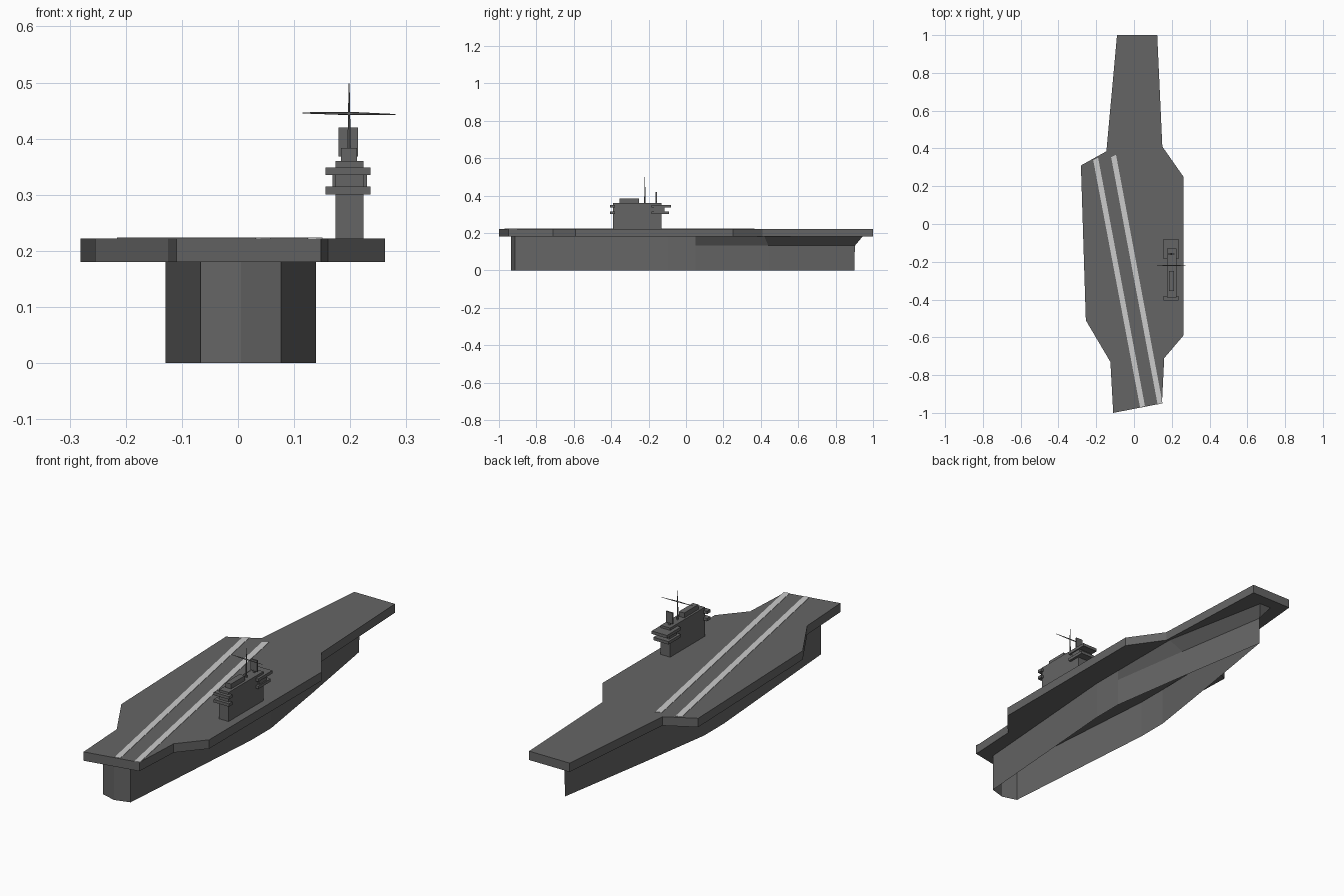
import bpy, bmesh
from mathutils import Vector

cube = bpy.data.objects.get("Cube")
if cube:
    bpy.data.objects.remove(cube, do_unlink=True)


def material(name, value):
    m = bpy.data.materials.new(name)
    m.use_nodes = True
    colour = (value, value, value, 1)
    m.diffuse_color = colour
    m.node_tree.nodes["Principled BSDF"].inputs["Base Color"].default_value = colour
    return m


GREY = material("ship grey", 0.13)
WHITE = material("runway white", 0.6)


def finish(bm, name, mat):
    bmesh.ops.recalc_face_normals(bm, faces=bm.faces)
    mesh = bpy.data.meshes.new(name)
    bm.to_mesh(mesh)
    bm.free()
    mesh.materials.append(mat)
    obj = bpy.data.objects.new(name, mesh)
    bpy.context.collection.objects.link(obj)
    return obj


def slab(name, outline, z0, z1, mat=GREY):
    """Extrude a plan outline from z0 up to z1."""
    bm = bmesh.new()
    base = bm.faces.new([bm.verts.new((x, y, z0)) for x, y in outline])
    top = bmesh.ops.extrude_face_region(bm, geom=[base])["geom"]
    for v in top:
        if isinstance(v, bmesh.types.BMVert):
            v.co.z = z1
    return finish(bm, name, mat)


def box(name, x, y, z):
    return slab(name, [(x[0], y[0]), (x[1], y[0]), (x[1], y[1]), (x[0], y[1])], *z)


def spar(name, start, end, r0, r1):
    """Tapered thin rod between two points."""
    a, b = Vector(start), Vector(end)
    bm = bmesh.new()
    bmesh.ops.create_cone(bm, cap_ends=True, segments=6, radius1=r0, radius2=r1,
                          depth=(b - a).length)
    obj = finish(bm, name, GREY)
    obj.location = (a + b) / 2
    obj.rotation_euler = (b - a).to_track_quat("Z", "Y").to_euler()


# Flight deck
DECK = 0.222
slab("flight_deck", [
    (-0.09, 1), (0.123, 1), (0.15, 0.41), (0.262, 0.25), (0.262, -0.59),
    (0.16, -0.71), (0.148, -0.95), (-0.11, -1), (-0.125, -0.73),
    (-0.255, -0.51), (-0.281, 0.31), (-0.146, 0.385)], 0.18, DECK)

# Angled runway stripes
for side, (x0, y0, x1, y1) in {"left": (-0.203, 0.345, 0.045, -0.967),
                               "right": (-0.108, 0.36, 0.138, -0.952)}.items():
    w = 0.013
    slab("runway_stripe_" + side,
         [(x0 - w, y0 - w / 2), (x0 + w, y0 + w / 2), (x1 + w, y1 + w / 4), (x1 - w, y1 - w / 4)],
         DECK - 0.001, DECK + 0.002, WHITE)

# Hull shell, open underneath: stations of (half width, y) at three heights
MID = 0.005
levels = [
    (0.0, [(0.072, -0.915), (0.134, -0.1), (0.134, 0.05), (0.075, 0.44), (0, 0.9)]),
    (0.132, [(0.072, -0.915), (0.134, -0.1), (0.134, 0.05), (0.075, 0.44), (0, 0.903)]),
    (0.18, [(0.072, -0.915), (0.134, -0.1), (0.134, 0.05), (0.134, 0.42), (0.03, 0.943)]),
]
bm = bmesh.new()
rings = []
for z, pts in levels:
    loop = [(MID, -0.936)] + [(MID + w, y) for w, y in pts]
    loop += [(MID - w, y) for w, y in reversed(pts)]
    rings.append([bm.verts.new((x, y, z)) for x, y in loop])
for low, high in zip(rings, rings[1:]):
    n = len(low)
    for i in range(n):
        bm.faces.new([low[i], low[(i + 1) % n], high[(i + 1) % n], high[i]])
bmesh.ops.remove_doubles(bm, verts=bm.verts, dist=0.0005)
finish(bm, "hull", GREY)

# Island tower with bridge wings fore and aft
box("island_tower", (0.174, 0.224), (-0.39, -0.13), (DECK, 0.36))
for i, z in enumerate((0.301, 0.335)):
    tip = -0.092 + 0.012 * i
    box(f"bridge_wing_{i}", (0.156, 0.236), (-0.185, tip), (z, z + 0.014))
    box(f"aft_platform_{i}", (0.156, 0.236), (-0.405, -0.38), (z, z + 0.014))
box("bridge_cabin", (0.168, 0.23), (-0.17, -0.115), (0.315, 0.335))
box("funnel_housing", (0.184, 0.212), (-0.355, -0.25), (0.36, 0.383))

# Radar panel on a short post
box("radar_panel", (0.179, 0.214), (-0.162, -0.155), (0.368, 0.42))
box("radar_post", (0.192, 0.201), (-0.163, -0.154), (0.36, 0.37))

# Mast and yardarm
spar("mast", (0.198, -0.22, 0.36), (0.198, -0.22, 0.498), 0.004, 0.001)
for side, x, z in (("left", 0.281, 0.443), ("right", 0.115, 0.446)):
    spar("yardarm_" + side, (0.198, -0.22, 0.445), (x, -0.22, z), 0.003, 0.001)
